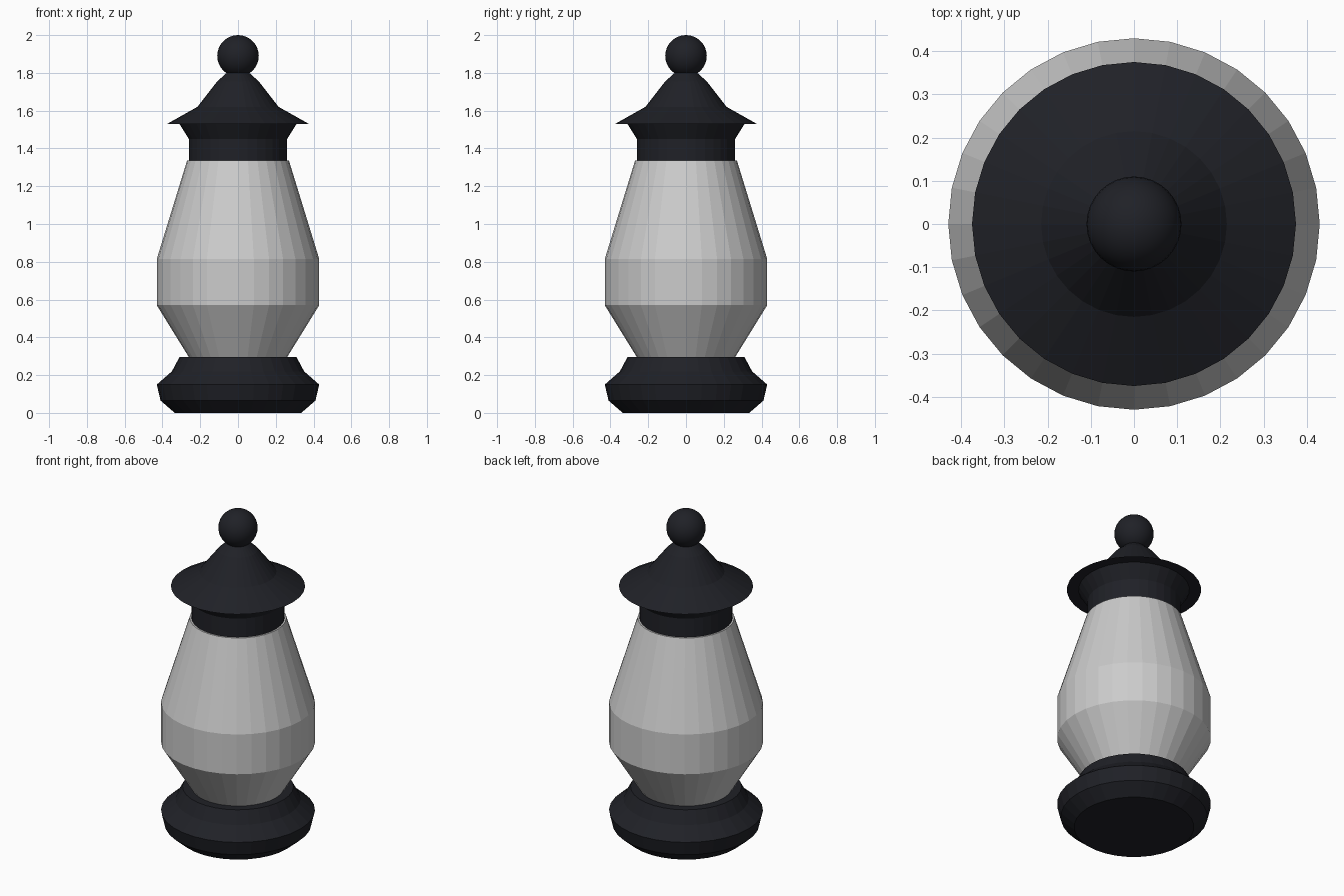
import bpy, bmesh
from math import tau, cos, sin, radians

if "Cube" in bpy.data.objects:
    bpy.data.objects.remove(bpy.data.objects["Cube"])

SIDES = 32

dark = bpy.data.materials.new("dark_metal")
dark.diffuse_color = (0.014, 0.015, 0.02, 1)
dark.use_nodes = True
dark.node_tree.nodes["Principled BSDF"].inputs["Base Color"].default_value = dark.diffuse_color


def lathe(name, profile, material=None, cap=True):
    """Revolve (radius, z) points, listed bottom to top, into a faceted part."""
    bm = bmesh.new()
    rings = [[bm.verts.new((r * cos(tau * i / SIDES), r * sin(tau * i / SIDES), z))
              for i in range(SIDES)] for r, z in profile]
    for low, high in zip(rings, rings[1:]):
        for i in range(SIDES):
            j = (i + 1) % SIDES
            bm.faces.new((low[i], low[j], high[j], high[i]))
    if cap:
        bm.faces.new(rings[0][::-1])
        bm.faces.new(rings[-1])
    mesh = bpy.data.meshes.new(name)
    bm.to_mesh(mesh)
    bm.free()
    if material:
        mesh.materials.append(material)
    obj = bpy.data.objects.new(name, mesh)
    bpy.context.collection.objects.link(obj)
    return obj


# Stepped foot
lathe("base", [(0.335, 0), (0.41, 0.065), (0.43, 0.15), (0.35, 0.22), (0.31, 0.295)], dark)

# Glass body, with a narrow rim at the top
lathe("glass", [(0.26, 0.295), (0.43, 0.57), (0.43, 0.815), (0.27, 1.335), (0.25, 1.335)],
      cap=False)

# Collar flaring out under the roof
lathe("collar", [(0.26, 1.335), (0.26, 1.45), (0.31, 1.53)], dark)

# Roof with a wide thin brim
lathe("roof", [(0.375, 1.53), (0.215, 1.62), (0.11, 1.755), (0.06, 1.80)], dark)

# Ball finial
bpy.ops.mesh.primitive_uv_sphere_add(segments=32, ring_count=16, radius=0.11,
                                     location=(0, 0, 1.89))
finial = bpy.context.object
finial.name = "finial"
finial.data.materials.append(dark)
bpy.ops.object.shade_smooth_by_angle(angle=radians(30))
